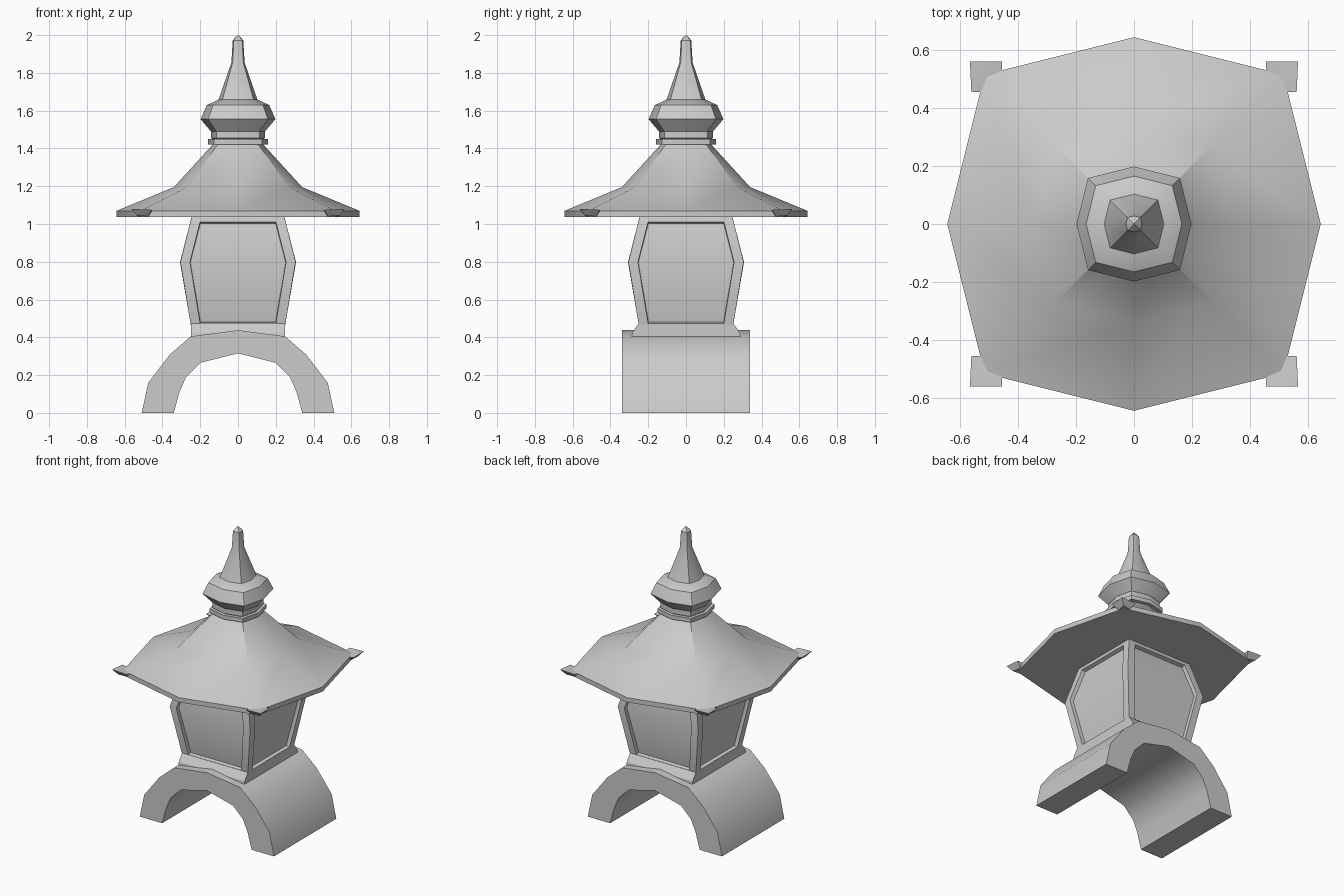
import bpy, bmesh, math
from mathutils import Vector

if "Cube" in bpy.data.objects:
    bpy.data.objects.remove(bpy.data.objects["Cube"])


def finish(bm, name, angle=35):
    bmesh.ops.recalc_face_normals(bm, faces=bm.faces)
    me = bpy.data.meshes.new(name)
    bm.to_mesh(me)
    bm.free()
    ob = bpy.data.objects.new(name, me)
    bpy.context.collection.objects.link(ob)
    bpy.ops.object.select_all(action='DESELECT')
    ob.select_set(True)
    bpy.context.view_layer.objects.active = ob
    bpy.ops.object.shade_smooth_by_angle(angle=math.radians(angle))
    return ob


def loft(rings):
    """Skin a list of closed rings of 3D points and cap both ends."""
    bm = bmesh.new()
    vs = [[bm.verts.new(p) for p in r] for r in rings]
    n = len(vs[0])
    for a, b in zip(vs, vs[1:]):
        for i in range(n):
            j = (i + 1) % n
            bm.faces.new((a[i], a[j], b[j], b[i]))
    bm.faces.new(vs[0][::-1])
    bm.faces.new(vs[-1])
    bm.normal_update()
    return bm


def bowed(mid, z, k=0.8):
    """Square ring whose sides bow outwards: four corners, four midpoints."""
    c = mid * k
    return [(mid, 0, z), (c, c, z), (0, mid, z), (-c, c, z),
            (-mid, 0, z), (-c, -c, z), (0, -mid, z), (c, -c, z)]


def rect(x, y, z):
    return [(x, y, z), (-x, y, z), (-x, -y, z), (x, -y, z)]


def bowed_part(name, profile):
    finish(loft([bowed(m, z) for m, z in profile]), name)


# Arched foot
outer = [(0.51, 0), (0.475, 0.16), (0.36, 0.31), (0.25, 0.405), (0, 0.438)]
inner = [(0.34, 0), (0.31, 0.11), (0.275, 0.19), (0.2, 0.265), (0, 0.315)]


def full(half):
    return half + [(-x, z) for x, z in half[-2::-1]]


bm = bmesh.new()
sides = []
for y in (-0.338, 0.338):
    sides.append([[bm.verts.new((x, y, z)) for x, z in full(h)]
                  for h in (outer, inner)])
(fo, fi), (bo, bi) = sides
for i in range(len(fo) - 1):
    for a, b in ((fo, fi), (bo, bi), (fo, bo), (fi, bi)):
        bm.faces.new((a[i], a[i + 1], b[i + 1], b[i]))
for i in (0, -1):
    bm.faces.new((fo[i], fi[i], bi[i], bo[i]))
finish(bm, "arched_foot")

# Flared skirt seating the lantern box on the arch
finish(loft([rect(0.25, 0.29, 0.39), rect(0.25, 0.285, 0.425),
             rect(0.25, 0.25, 0.475)]), "box_skirt", 20)

# Lantern box with a recessed panel in each side
bm = loft([rect(w, w, z) for w, z in ((0.243, 0.425), (0.305, 0.8), (0.24, 1.06))])
for d in ((1, 0, 0), (-1, 0, 0), (0, 1, 0), (0, -1, 0)):
    faces = [f for f in bm.faces if f.normal.dot(Vector(d)) > 0.8
             and f.calc_area() > 0.1]
    bmesh.ops.inset_region(bm, faces=faces, thickness=0.05, use_even_offset=True)
    bmesh.ops.inset_region(bm, faces=faces, thickness=0.002, depth=-0.025,
                           use_even_offset=True)
    bm.normal_update()
finish(bm, "lantern_box")

# Roof
bowed_part("roof", [(0.643, 1.038), (0.643, 1.07), (0.34, 1.195), (0.13, 1.425)])

# Upturned tips on the four roof corners
tip = [(0.565, 0.56, 1.08), (0.455, 0.56, 1.075), (0.56, 0.455, 1.075),
       (0.45, 0.45, 1.06), (0.535, 0.535, 1.045), (0.475, 0.525, 1.04),
       (0.525, 0.475, 1.04)]
for sx in (-1, 1):
    for sy in (-1, 1):
        bm = bmesh.new()
        for x, y, z in tip:
            bm.verts.new((x * sx, y * sy, z))
        bmesh.ops.convex_hull(bm, input=bm.verts)
        finish(bm, "roof_tip", 20)

# Neck, bulb and spire
bowed_part("neck_ring", [(0.158, 1.422), (0.158, 1.45)])
bowed_part("neck", [(0.125, 1.44), (0.142, 1.455), (0.142, 1.495)])
bowed_part("bulb", [(0.143, 1.49), (0.198, 1.555), (0.165, 1.63), (0.1, 1.66)])
bowed_part("spire", [(0.104, 1.655), (0.035, 1.855), (0.028, 1.972), (0.002, 2.0)])
